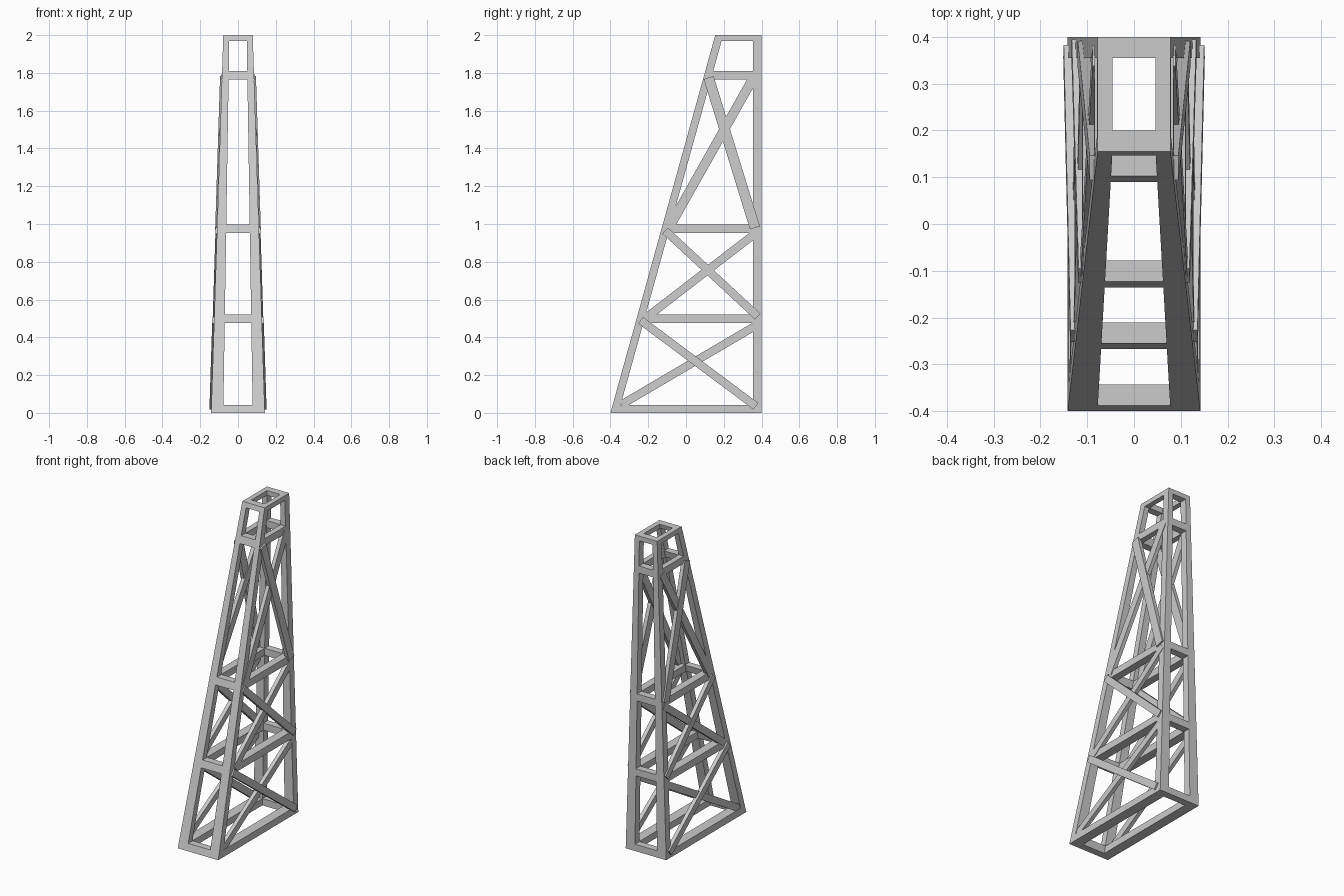
import bpy, bmesh
from mathutils import Vector

if "Cube" in bpy.data.objects:
    bpy.data.objects.remove(bpy.data.objects["Cube"])

H = 2.0


def lerp(a, b, z):
    return a + (b - a) * z / H


# Tapered envelope of the tower at height z
def outer(z): return lerp(0.142, 0.078, z)
def inner(z): return lerp(0.078, 0.046, z)
def front(z): return lerp(-0.4, 0.155, z)


BACK = 0.4
LEG = 0.042     # leg depth along y
RAIL = 0.045    # rail depth along y


def slab(name, quad, x_lo, x_hi, mirror=False):
    """Solid from a (y, z) quad, spanning x_lo(z) to x_hi(z)."""
    bm = bmesh.new()
    lo = [bm.verts.new((x_lo(z), y, z)) for y, z in quad]
    hi = [bm.verts.new((x_hi(z), y, z)) for y, z in quad]
    bm.faces.new(lo)
    bm.faces.new(hi[::-1])
    for i in range(4):
        j = (i + 1) % 4
        bm.faces.new((lo[i], hi[i], hi[j], lo[j]))
    bmesh.ops.recalc_face_normals(bm, faces=bm.faces[:])
    me = bpy.data.meshes.new(name)
    bm.to_mesh(me)
    bm.free()
    ob = bpy.data.objects.new(name, me)
    bpy.context.collection.objects.link(ob)
    if mirror:
        ob.modifiers.new("mirror", 'MIRROR')
    return ob


# Four corner legs (mirrored pairs)
slab("front_legs", [(front(0), 0), (front(0) + LEG, 0),
                    (front(H) + LEG, H), (front(H), H)], inner, outer, True)
slab("back_legs", [(BACK - RAIL, 0), (BACK, 0), (BACK, H), (BACK - RAIL, H)],
     inner, outer, True)

# Horizontal rings: front, back and side rails at each level
levels = [(0.0, 0.043), (0.477, 0.522), (0.953, 0.998), (1.765, 1.81), (1.97, 2.0)]
for i, (z0, z1) in enumerate(levels):
    slab(f"front_rail_{i}", [(front(z0), z0), (front(z0) + RAIL, z0),
                             (front(z1) + RAIL, z1), (front(z1), z1)],
         lambda z: -inner(z), inner)
    slab(f"back_rail_{i}", [(BACK - RAIL, z0), (BACK, z0), (BACK, z1), (BACK - RAIL, z1)],
         lambda z: -inner(z), inner)
    slab(f"side_rails_{i}", [(front(z0) + LEG, z0), (BACK - RAIL, z0),
                             (BACK - RAIL, z1), (front(z1) + LEG, z1)],
         inner, outer, True)

# Crossed side braces: start (y, z), end (y, z), width, offset out of the side plane
braces = [
    ((-0.24, 0.49), (0.37, 0.035), 0.043, 0.010),
    ((-0.34, 0.045), (0.375, 0.465), 0.043, -0.003),
    ((-0.11, 0.965), (0.38, 0.51), 0.043, 0.008),
    ((-0.21, 0.505), (0.38, 0.96), 0.043, 0.003),
    ((0.12, 1.775), (0.365, 0.98), 0.055, 0.010),
    ((-0.09, 0.98), (0.36, 1.78), 0.050, 0.004),
]
for i, (a, b, w, off) in enumerate(braces):
    a, b = Vector(a), Vector(b)
    d = (b - a).normalized()
    n = Vector((-d.y, d.x)) * w / 2
    quad = [tuple(p) for p in (a - n, b - n, b + n, a + n)]
    slab(f"side_braces_{i}", quad,
         lambda z, o=off: outer(z) + o - 0.024,
         lambda z, o=off: outer(z) + o, True)
